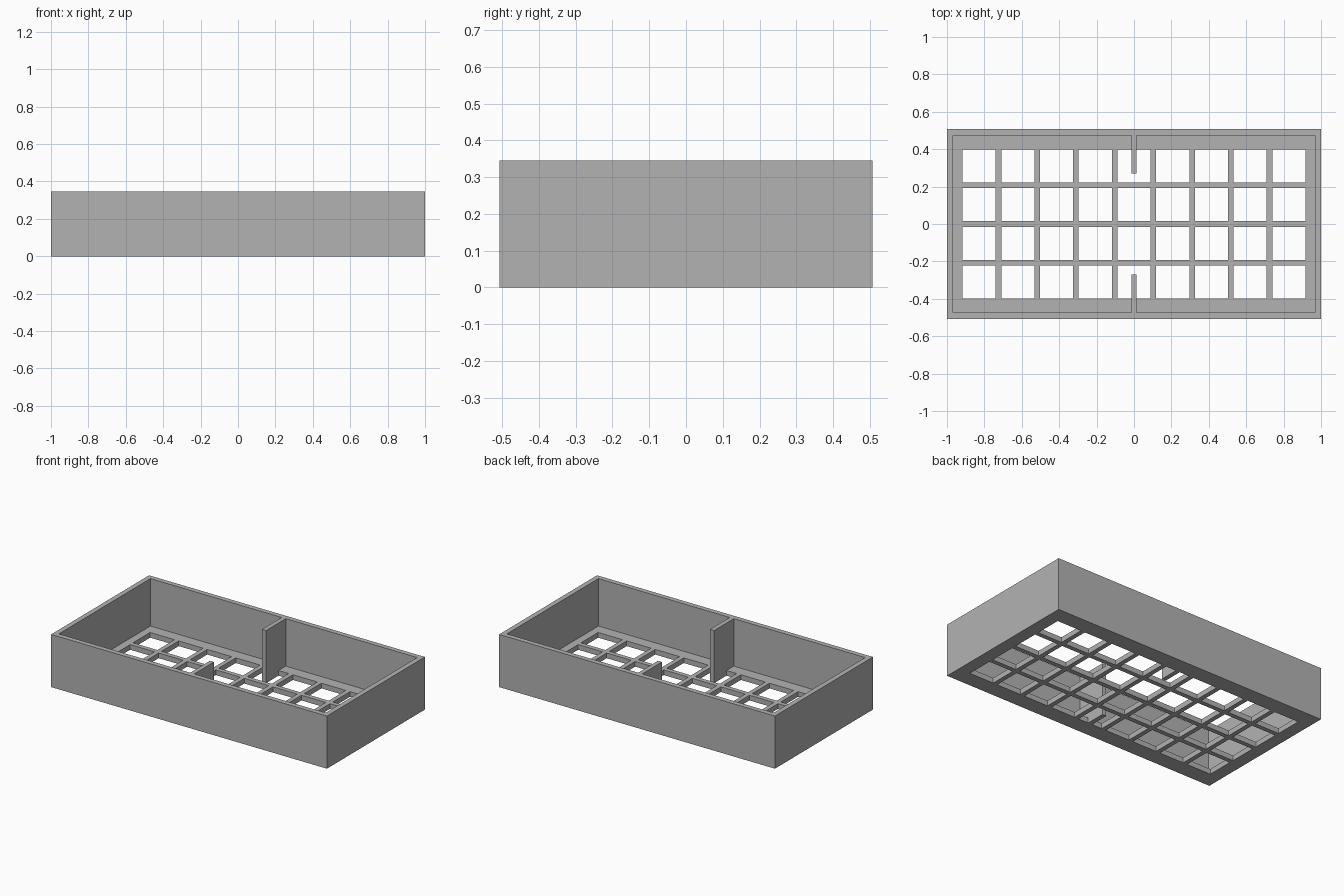
import bpy
import bmesh
import math

cube = bpy.data.objects.get("Cube")
if cube:
    bpy.data.objects.remove(cube, do_unlink=True)

# Overall sizes
HALF_X, HALF_Y, HEIGHT = 1.0, 0.507, 0.345
WALL = 0.033
FLOOR = 0.034
PITCH, HOLE = 0.207, 0.177
COLS, ROWS = 9, 4
DIV_HALF, DIV_END = 0.0145, 0.27

grey = bpy.data.materials.new("plain grey")
grey.use_nodes = True
colour = (0.45, 0.45, 0.45, 1)
grey.diffuse_color = colour
grey.node_tree.nodes["Principled BSDF"].inputs["Base Color"].default_value = colour


def hole_centres(count):
    return [(i - (count - 1) / 2) * PITCH for i in range(count)]


def cuts(half, centres, extra):
    """All plan lines along one axis: outer, inner wall, holes, divider."""
    inner = half - WALL
    lines = {-half, -inner, inner, half, -extra, extra}
    for c in centres:
        lines |= {c - HOLE / 2, c + HOLE / 2}
    return sorted(lines)


xc, yc = hole_centres(COLS), hole_centres(ROWS)
xs, ys = cuts(HALF_X, xc, DIV_HALF), cuts(HALF_Y, yc, DIV_END)
zs = [0, FLOOR, HEIGHT]


def level(i, j):
    """Storeys filled in a plan cell: 0 open, 1 floor, 2 wall or divider."""
    if not (0 <= i < len(xs) - 1 and 0 <= j < len(ys) - 1):
        return 0
    x, y = (xs[i] + xs[i + 1]) / 2, (ys[j] + ys[j + 1]) / 2
    if abs(x) > HALF_X - WALL or abs(y) > HALF_Y - WALL:
        return 2
    if abs(x) < DIV_HALF and abs(y) > DIV_END:
        return 2
    in_hole = (any(abs(x - c) < HOLE / 2 for c in xc)
               and any(abs(y - c) < HOLE / 2 for c in yc))
    return 0 if in_hole else 1


# Tray: walls, lattice floor and two half dividers as one closed shell
bm = bmesh.new()


def quad(*points):
    bm.faces.new([bm.verts.new(p) for p in points])


for i in range(len(xs) - 1):
    for j in range(len(ys) - 1):
        n = level(i, j)
        if not n:
            continue
        ring = [(xs[i], ys[j]), (xs[i + 1], ys[j]),
                (xs[i + 1], ys[j + 1]), (xs[i], ys[j + 1])]
        quad(*[(x, y, zs[n]) for x, y in ring])
        quad(*[(x, y, 0) for x, y in reversed(ring)])
        sides = [level(i, j - 1), level(i + 1, j), level(i, j + 1), level(i - 1, j)]
        for k, other in enumerate(sides):
            a, b = ring[k], ring[(k + 1) % 4]
            for s in range(other, n):
                quad((*a, zs[s]), (*b, zs[s]), (*b, zs[s + 1]), (*a, zs[s + 1]))

bmesh.ops.remove_doubles(bm, verts=bm.verts, dist=0.0001)
bmesh.ops.recalc_face_normals(bm, faces=bm.faces)

mesh = bpy.data.meshes.new("lattice_tray")
bm.to_mesh(mesh)
bm.free()
mesh.materials.append(grey)
tray = bpy.data.objects.new("lattice_tray", mesh)
bpy.context.collection.objects.link(tray)
